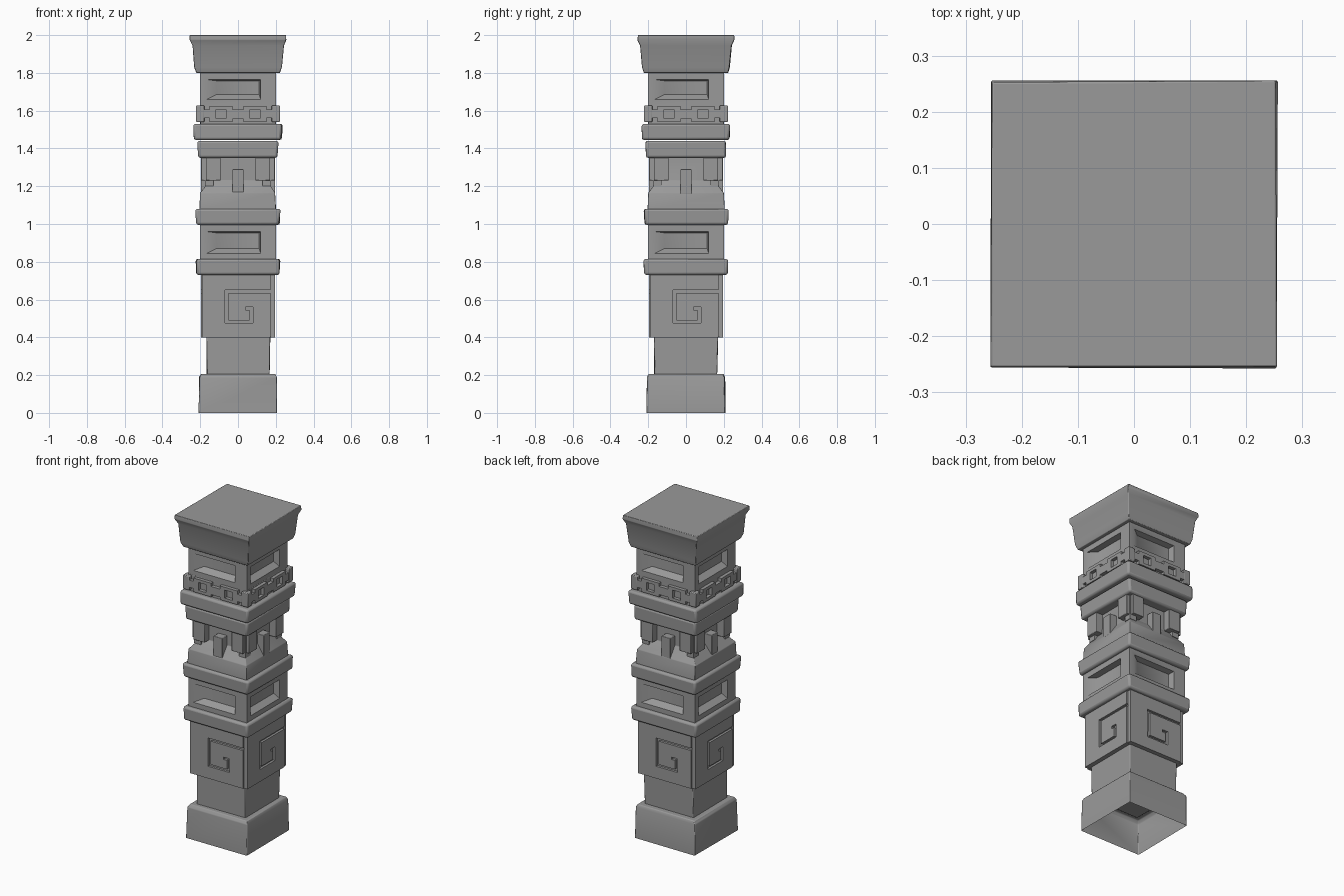
import bpy, bmesh, math, random
from mathutils import Matrix

random.seed(4)
old = bpy.data.objects.get("Cube")
if old:
    bpy.data.objects.remove(old, do_unlink=True)

stone = bpy.data.materials.new("grey stone")
stone.use_nodes = True
GREY = (0.32, 0.32, 0.32, 1)
stone.diffuse_color = GREY
stone.node_tree.nodes["Principled BSDF"].inputs["Base Color"].default_value = GREY


def finish(name, bm, bevel=0.0):
    bmesh.ops.remove_doubles(bm, verts=bm.verts, dist=0.0005)
    bmesh.ops.recalc_face_normals(bm, faces=bm.faces)
    mesh = bpy.data.meshes.new(name)
    bm.to_mesh(mesh)
    bm.free()
    mesh.materials.append(stone)
    ob = bpy.data.objects.new(name, mesh)
    bpy.context.collection.objects.link(ob)
    if bevel:
        mod = ob.modifiers.new("worn edges", 'BEVEL')
        mod.width, mod.segments, mod.limit_method = bevel, 2, 'ANGLE'
    bpy.ops.object.select_all(action='DESELECT')
    ob.select_set(True)
    bpy.context.view_layer.objects.active = ob
    bpy.ops.object.shade_smooth_by_angle(angle=math.radians(35))
    return ob


def square_loft(name, rings, bevel=0.008, wobble=0.003, open_bottom=False):
    """Stack of square rings (half width, height), slightly hand-hewn."""
    bm = bmesh.new()
    loops = []
    for half, z in rings:
        loop = []
        for sx, sy in ((-1, -1), (1, -1), (1, 1), (-1, 1)):
            j = [random.uniform(-wobble, wobble) for _ in range(2)]
            loop.append(bm.verts.new((sx * half + j[0], sy * half + j[1], z)))
        loops.append(loop)
    for a, b in zip(loops, loops[1:]):
        for i in range(4):
            k = (i + 1) % 4
            bm.faces.new((a[i], a[k], b[k], b[i]))
    bm.faces.new(loops[-1])
    if not open_bottom:
        bm.faces.new(loops[0])
    return finish(name, bm, bevel)


def four_sides(bm):
    """Repeat the front face geometry on the other three sides."""
    source = bm.verts[:] + bm.edges[:] + bm.faces[:]
    for k in range(1, 4):
        copy = bmesh.ops.duplicate(bm, geom=source)["geom"]
        verts = [g for g in copy if isinstance(g, bmesh.types.BMVert)]
        bmesh.ops.rotate(bm, verts=verts, matrix=Matrix.Rotation(k * math.pi / 2, 3, 'Z'))


def rect(u0, u1, z0, z1):
    return [(u0, z0), (u1, z0), (u1, z1), (u0, z1)]


def relief(name, outlines, inner, outer, bevel=0.0):
    """Outlines in (across, height) extruded from each side of the column."""
    bm = bmesh.new()
    for pts in outlines:
        back = [bm.verts.new((u, -inner, z)) for u, z in pts]
        front = [bm.verts.new((u, -outer, z)) for u, z in pts]
        bm.faces.new(front)
        bm.faces.new(back[::-1])
        for i in range(len(pts)):
            k = (i + 1) % len(pts)
            bm.faces.new((back[i], back[k], front[k], front[i]))
    four_sides(bm)
    return finish(name, bm, bevel)


def recessed_block(name, half, z0, z1):
    """Square block with a sloping sunken panel on every side."""
    bm = bmesh.new()
    loops = [(rect(-half, half, z0, z1), half),
             (rect(-0.165, 0.12, z0 + 0.035, z1 - 0.04), half),
             (rect(-0.115, 0.112, z0 + 0.06, z1 - 0.047), half - 0.035)]
    rings = [[bm.verts.new((u, -d, z)) for u, z in pts] for pts, d in loops]
    for a, b in zip(rings, rings[1:]):
        for i in range(4):
            k = (i + 1) % 4
            bm.faces.new((a[i], a[k], b[k], b[i]))
    bm.faces.new(rings[-1])
    four_sides(bm)
    return finish(name, bm)


# Foot and neck
square_loft("base", [(0.208, 0), (0.205, 0.19), (0.195, 0.207)], 0.004, open_bottom=True)
square_loft("neck", [(0.167, 0.2), (0.169, 0.41)], 0.004)

# Spiral block: core plus a plate per side with a spiral slot
square_loft("spiral_core", [(0.183, 0.4), (0.183, 0.735)], 0.004, 0.001)
spiral_plate = [
    (-0.19, 0.4), (0.172, 0.4), (0.172, 0.635), (-0.05, 0.635), (-0.05, 0.49),
    (0.062, 0.49), (0.062, 0.545), (0.04, 0.545), (0.04, 0.56), (0.08, 0.56),
    (0.08, 0.475), (-0.068, 0.475), (-0.068, 0.65), (0.172, 0.65),
    (0.172, 0.73), (-0.19, 0.73)]
relief("spiral_plates", [spiral_plate], 0.175, 0.197)

# Plain projecting bands
for name, half, z0, z1 in (("lower_band", 0.223, 0.73, 0.815),
                           ("middle_band", 0.223, 0.995, 1.08),
                           ("upper_band", 0.213, 1.35, 1.44),
                           ("wide_band", 0.235, 1.445, 1.53)):
    square_loft(name, [(half - 0.004, z0), (half, z1)], 0.012, 0.004)

# Sunken panel blocks
recessed_block("lower_panel_block", 0.2, 0.81, 1.0)
recessed_block("upper_panel_block", 0.2, 1.625, 1.805)

# Niche storey: sloping sill, recessed core, corner posts, blocks and centre bars
square_loft("niche_sill", [(0.203, 1.075), (0.198, 1.165), (0.15, 1.23), (0.15, 1.355)], 0.003)
relief("niche_posts", [rect(0.13, 0.176, 1.2, 1.355)], 0.13, 0.176)
relief("niche_blocks", [rect(-0.17, -0.092, 1.23, 1.355), rect(0.092, 0.17, 1.23, 1.355)],
       0.14, 0.195, 0.003)
relief("niche_bars", [rect(-0.03, 0.03, 1.16, 1.29)], 0.14, 0.197, 0.003)

# Chain frieze: square rings joined by links and corner blocks
square_loft("frieze_core", [(0.2, 1.525), (0.2, 1.632)], 0.003, 0.001)
links = [rect(-0.035, 0.035, 1.555, 1.605)]
for s in (-1, 1):
    c = s * 0.09
    links += [rect(c - 0.06, c - 0.027, 1.54, 1.625), rect(c + 0.027, c + 0.06, 1.54, 1.625),
              rect(c - 0.027, c + 0.027, 1.54, 1.558), rect(c - 0.027, c + 0.027, 1.607, 1.625)]
    edge = sorted((s * 0.145, s * 0.19))
    links.append(rect(edge[0], edge[1], 1.56, 1.605))
relief("frieze_chain", links, 0.19, 0.221)
relief("frieze_corners", [rect(0.178, 0.222, 1.54, 1.627)], 0.178, 0.222, 0.004)

# Flaring capital with a lip
square_loft("capital", [(0.222, 1.8), (0.231, 1.83), (0.242, 1.945), (0.256, 1.975),
                        (0.254, 2.0)], 0.003, 0.002)
